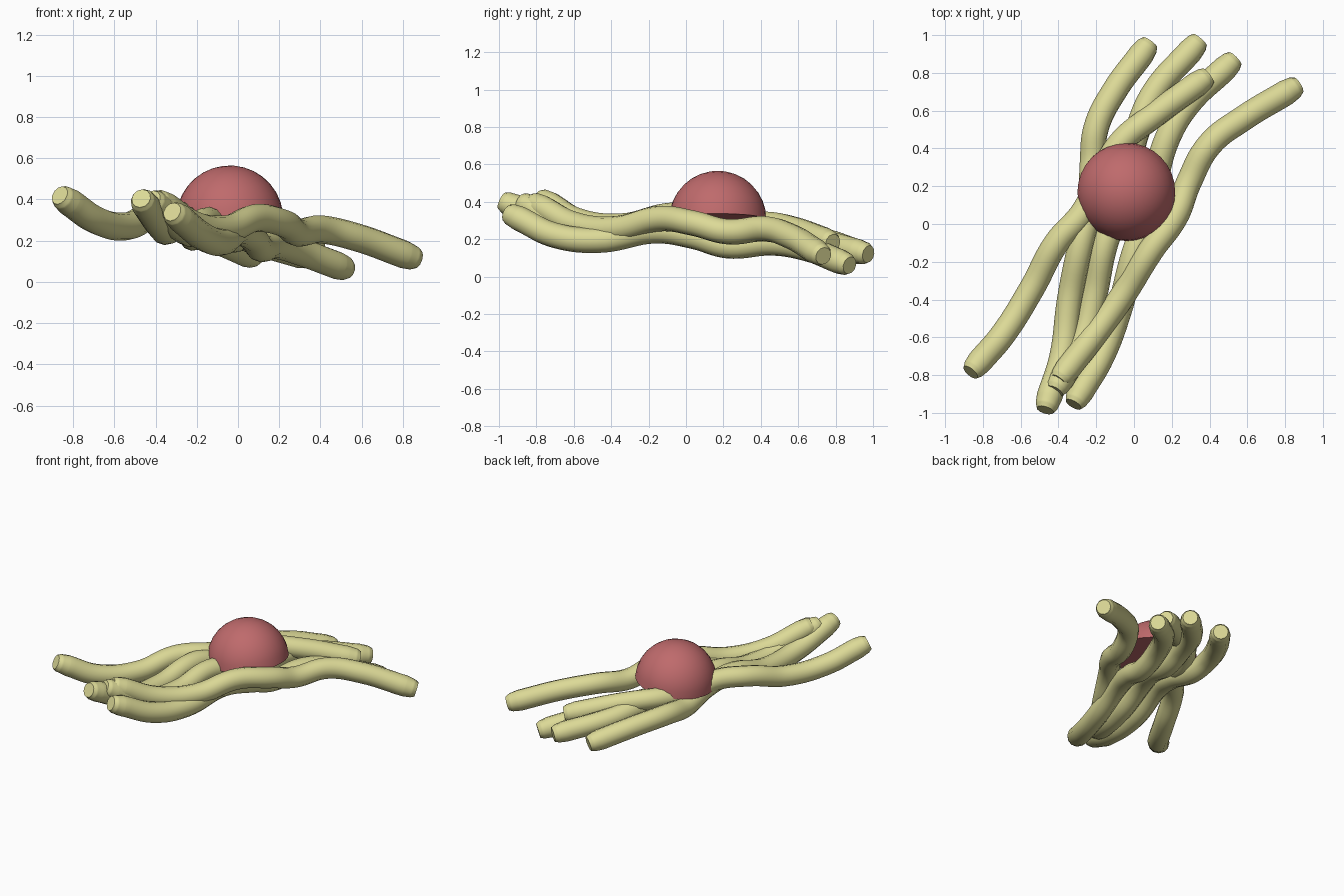
import bpy, bmesh, math
from mathutils import Vector, Matrix

if "Cube" in bpy.data.objects:
    bpy.data.objects.remove(bpy.data.objects["Cube"])


def material(name, color):
    m = bpy.data.materials.new(name)
    m.diffuse_color = (*color, 1)
    m.use_nodes = True
    m.node_tree.nodes["Principled BSDF"].inputs["Base Color"].default_value = m.diffuse_color
    return m


pasta = material("pasta_yellow", (0.72, 0.70, 0.31))
meat = material("meat_red", (0.52, 0.145, 0.15))


def strand(name, points, radius=0.068):
    """Wavy tube through the points, with softly rounded blunt tips."""
    pts = [Vector(p) for p in points]
    d0 = (pts[1] - pts[0]).normalized()
    d1 = (pts[-2] - pts[-1]).normalized()
    path = [(pts[0], 0.70), (pts[0] + d0 * 0.025, 0.88), (pts[0] + d0 * 0.08, 1)]
    path += [(p, 1) for p in pts[1:-1]]
    path += [(pts[-1] + d1 * 0.08, 1), (pts[-1] + d1 * 0.025, 0.88), (pts[-1], 0.70)]
    curve = bpy.data.curves.new(name, 'CURVE')
    curve.dimensions = '3D'
    curve.bevel_depth = radius
    curve.bevel_resolution = 4
    curve.resolution_u = 8
    curve.use_fill_caps = True
    s = curve.splines.new('BEZIER')
    s.bezier_points.add(len(path) - 1)
    for bp, (p, r) in zip(s.bezier_points, path):
        bp.co, bp.radius = p, r
        bp.handle_left_type = bp.handle_right_type = 'AUTO'
    ob = bpy.data.objects.new(name, curve)
    bpy.context.collection.objects.link(ob)
    bpy.ops.object.select_all(action='DESELECT')
    ob.select_set(True)
    bpy.context.view_layer.objects.active = ob
    bpy.ops.object.convert(target='MESH')
    ob = bpy.context.object
    ob.data.materials.clear()
    ob.data.materials.append(pasta)
    bpy.ops.object.shade_smooth_by_angle(angle=math.radians(40))


# Five pasta strands, each running from front left to back right
strand("right_strand", [
    (-0.40, -0.83, 0.40), (-0.22, -0.60, 0.28), (-0.06, -0.38, 0.255), (0.09, -0.14, 0.31),
    (0.22, 0.04, 0.285), (0.29, 0.22, 0.24), (0.40, 0.42, 0.255), (0.58, 0.56, 0.215), (0.87, 0.735, 0.11)])
strand("left_strand", [
    (-0.865, -0.785, 0.42), (-0.69, -0.58, 0.30), (-0.54, -0.34, 0.27), (-0.41, -0.10, 0.325),
    (-0.27, 0.06, 0.32), (-0.18, 0.24, 0.27), (-0.07, 0.43, 0.28), (0.10, 0.57, 0.255), (0.395, 0.785, 0.18)])
strand("low_strand", [
    (-0.32, -0.955, 0.34), (-0.17, -0.70, 0.22), (-0.08, -0.46, 0.195), (0.0, -0.16, 0.245),
    (0.07, 0.04, 0.215), (0.11, 0.22, 0.165), (0.18, 0.46, 0.18), (0.29, 0.64, 0.15), (0.535, 0.875, 0.06)])
strand("front_strand", [
    (-0.47, -0.985, 0.405), (-0.38, -0.70, 0.275), (-0.34, -0.40, 0.25), (-0.28, -0.10, 0.31),
    (-0.23, 0.10, 0.275), (-0.22, 0.32, 0.22), (-0.20, 0.51, 0.23), (-0.10, 0.71, 0.20), (0.085, 0.96, 0.12)])
strand("middle_strand", [
    (-0.42, -0.885, 0.40), (-0.28, -0.64, 0.265), (-0.21, -0.38, 0.24), (-0.15, -0.10, 0.295),
    (-0.07, 0.10, 0.26), (-0.03, 0.30, 0.21), (0.02, 0.50, 0.22), (0.11, 0.70, 0.19), (0.35, 0.975, 0.12)])

# Half-ball meatball, flat underside, tipped slightly to the left
bm = bmesh.new()
bmesh.ops.create_uvsphere(bm, u_segments=32, v_segments=16, radius=0.26)
bmesh.ops.bisect_plane(bm, geom=bm.verts[:] + bm.edges[:] + bm.faces[:], dist=1e-4,
                       plane_co=(0, 0, 0), plane_no=(0, 0, 1), clear_inner=True)
bmesh.ops.holes_fill(bm, edges=[e for e in bm.edges if e.is_boundary], sides=0)
bmesh.ops.recalc_face_normals(bm, faces=bm.faces[:])
bm.transform(Matrix.Translation((-0.04, 0.17, 0.305)) @ Matrix.Rotation(math.radians(-7), 4, 'Y'))
me = bpy.data.meshes.new("meatball")
bm.to_mesh(me)
bm.free()
me.materials.append(meat)
ball = bpy.data.objects.new("meatball", me)
bpy.context.collection.objects.link(ball)
bpy.ops.object.select_all(action='DESELECT')
ball.select_set(True)
bpy.context.view_layer.objects.active = ball
bpy.ops.object.shade_smooth_by_angle(angle=math.radians(40))
